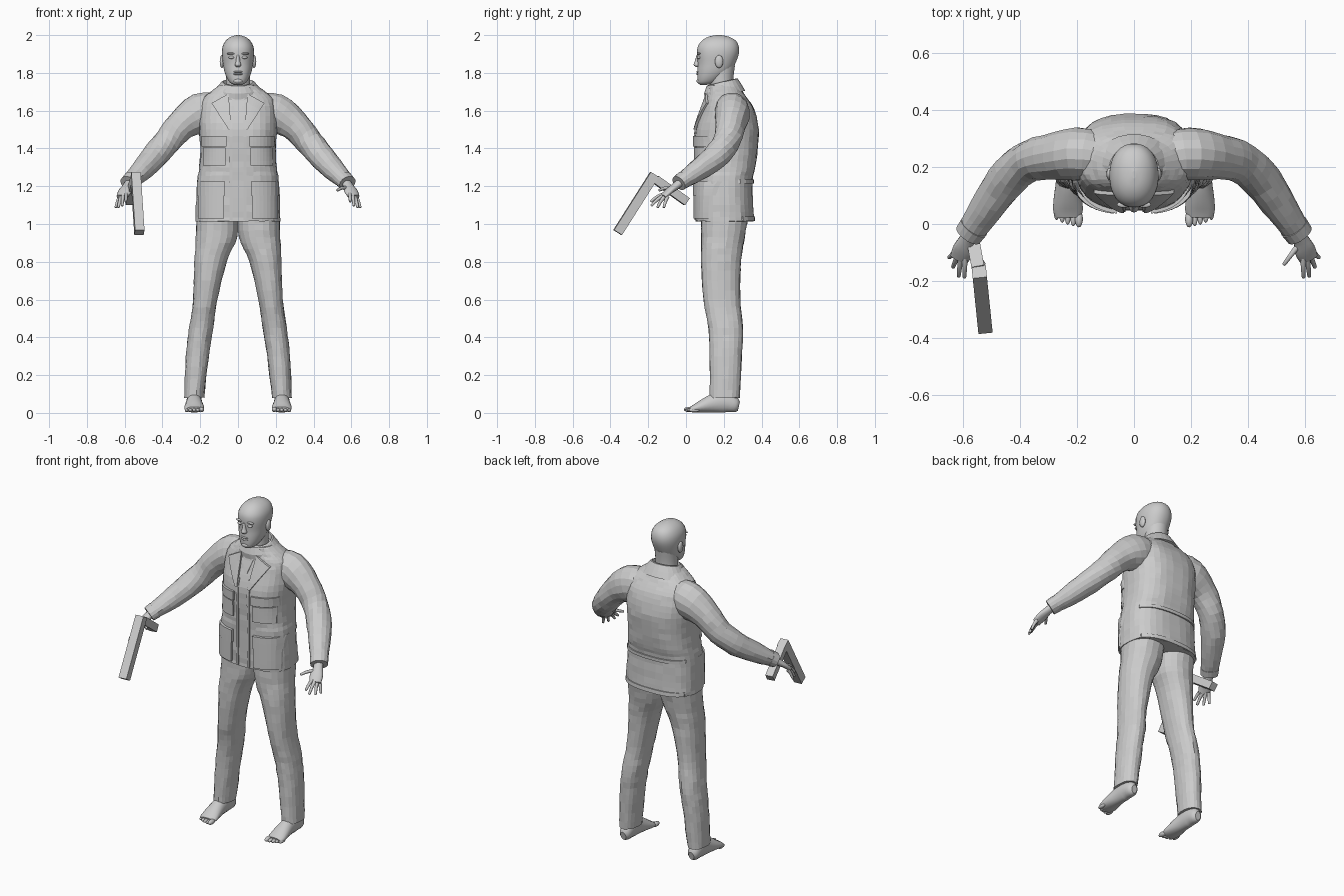
import bpy, bmesh, math, random
from mathutils import Vector

random.seed(4)
if "Cube" in bpy.data.objects:
    bpy.data.objects.remove(bpy.data.objects["Cube"])

GREY = (0.6, 0.6, 0.6, 1)
mat = bpy.data.materials.new("plain grey")
mat.use_nodes = True
mat.diffuse_color = GREY
mat.node_tree.nodes["Principled BSDF"].inputs["Base Color"].default_value = GREY
POWER = 2.6
UP = Vector((0, 0, 1))


def finish(bm, name, smooth):
    bmesh.ops.recalc_face_normals(bm, faces=bm.faces)
    for f in bm.faces:
        f.smooth = smooth and len(f.verts) < 5
    me = bpy.data.meshes.new(name)
    bm.to_mesh(me)
    bm.free()
    me.materials.append(mat)
    ob = bpy.data.objects.new(name, me)
    bpy.context.collection.objects.link(ob)
    return ob


def dense(pts, k):
    """Smoothly subdivide a list of tuples."""
    out = []
    for i in range(len(pts) - 1):
        a, b, c, d = (pts[max(i - 1, 0)], pts[i], pts[i + 1], pts[min(i + 2, len(pts) - 1)])
        for j in range(k):
            t = j / k
            out.append(tuple(q + t / 2 * (r - p + t * (2 * p - 5 * q + 4 * r - s + t * (3 * (q - r) + s - p)))
                             for p, q, r, s in zip(a, b, c, d)))
    return out + [tuple(pts[-1])]


def loft(name, rings, smooth=False, jitter=0):
    """Skin closed rings of points and cap both ends."""
    bm = bmesh.new()
    rows = [[bm.verts.new(p + Vector([random.uniform(-jitter, jitter) for _ in "xyz"])) for p in r]
            for r in rings]
    n = len(rows[0])
    for a, b in zip(rows, rows[1:]):
        for i in range(n):
            bm.faces.new((a[i], a[(i + 1) % n], b[(i + 1) % n], b[i]))
    bm.faces.new(rows[0])
    bm.faces.new(rows[-1])
    return finish(bm, name, smooth)


def oval(c, u, v, n, power=2.0):
    out = []
    for i in range(n):
        a = math.tau * (i + 0.5) / n
        x, y = math.cos(a), math.sin(a)
        out.append(c + u * math.copysign(abs(x) ** (2 / power), x) + v * math.copysign(abs(y) ** (2 / power), y))
    return out


def stack(name, secs, n=24, k=3, power=2.0, tilt=0, side=1, **kw):
    """Horizontal sections: height, centre x, half width, front y, back y."""
    rings = []
    for z, x, rx, y0, y1 in dense(secs, k):
        rings.append(oval(Vector((side * x, (y0 + y1) / 2, z)), Vector((rx, 0, 0)),
                          Vector((0, (y1 - y0) / 2, tilt * (y1 - y0))), n, power))
    return loft(name, rings, **kw)


def tube(name, pts, n=12, k=3, side=1, **kw):
    """Path points: x, y, z, half width, half height."""
    pts = dense(pts, k)
    pos = [Vector((side * p[0], p[1], p[2])) for p in pts]
    rings = []
    for i, p in enumerate(pts):
        d = (pos[min(i + 1, len(pos) - 1)] - pos[max(i - 1, 0)]).normalized()
        u = d.cross(UP).normalized()
        rings.append(oval(pos[i], u * p[3], u.cross(d) * p[4], n))
    return loft(name, rings, **kw)


def ball(name, c, size):
    bm = bmesh.new()
    bmesh.ops.create_uvsphere(bm, u_segments=14, v_segments=10, radius=1)
    for v in bm.verts:
        v.co = Vector(c) + Vector([a * b for a, b in zip(v.co, size)])
    return finish(bm, name, True)


def beam(name, a, b, w, h):
    a, b = Vector(a), Vector(b)
    d = (b - a).normalized()
    u = d.cross(UP).normalized()
    v = u.cross(d)
    return loft(name, [[p + u * i * w / 2 + v * j * h / 2 for i, j in ((1, 1), (-1, 1), (-1, -1), (1, -1))]
                       for p in (a, b)])


# Jacket body
BODY = [(1.015, 0, .225, .05, .36), (1.1, 0, .223, .05, .355), (1.23, 0, .216, .05, .352),
        (1.3, 0, .206, .05, .368), (1.4, 0, .2, .048, .38), (1.5, 0, .207, .05, .385),
        (1.6, 0, .205, .082, .365), (1.66, 0, .19, .105, .33), (1.7, 0, .145, .115, .3),
        (1.735, 0, .1, .12, .28)]
stack("jacket_body", BODY, n=32, power=POWER, jitter=.002)
BODY_FINE = dense(BODY, 3)


def surf(x, z, back):
    for a, b in zip(BODY_FINE, BODY_FINE[1:]):
        if z <= b[0]:
            break
    t = min(max((z - a[0]) / (b[0] - a[0]), 0), 1)
    _, _, rx, y0, y1 = [p + t * (q - p) for p, q in zip(a, b)]
    q = max(1 - min(abs(x) / rx, 1) ** POWER, 0) ** (1 / POWER)
    return (y0 + y1) / 2 + back * (y1 - y0) / 2 * q


def panel(name, corners, thick, side=1, back=-1, nx=7, nz=4):
    """Cloth piece wrapped on the jacket: bottom inner, bottom outer, top outer, top inner."""
    (ax, az), (bx, bz), (cx, cz), (dx, dz) = corners
    rings = []
    for j in range(nz + 1):
        t = j / nz
        outer, inner = [], []
        for i in range(nx + 1):
            s = i / nx
            x = side * ((1 - t) * (ax + s * (bx - ax)) + t * (dx + s * (cx - dx)))
            z = (1 - t) * (az + s * (bz - az)) + t * (dz + s * (cz - dz))
            y = surf(x, z, back)
            outer.append(Vector((x, y + back * thick, z)))
            inner.append(Vector((x, y - back * .01, z)))
        rings.append(outer + inner[::-1])
    return loft(name, rings)


def box(x0, x1, z0, z1):
    return (x0, z0), (x1, z0), (x1, z1), (x0, z1)


panel("back_waist_seam", box(-.2, .2, 1.215, 1.235), .008, back=1, nx=16, nz=1)
panel("back_hem", box(-.2, .2, 1.016, 1.04), .006, back=1, nx=16, nz=1)
panel("shirt_front", ((-.01, 1.58), (.01, 1.58), (.05, 1.72), (-.05, 1.72)), .004)
stack("collar", [(1.68, 0, .138, .1, .315), (1.715, 0, .118, .095, .295), (1.75, 0, .088, .108, .275),
                 (1.752, 0, .08, .115, .265), (1.715, 0, .07, .12, .26)], k=1, tilt=.12)

# Head
stack("neck", [(1.62, 0, .075, .125, .27), (1.74, 0, .064, .125, .25), (1.84, 0, .066, .12, .26)], smooth=True)
stack("head", [(1.737, 0, .02, .075, .11), (1.748, 0, .042, .063, .16), (1.775, 0, .06, .06, .2),
               (1.81, 0, .073, .06, .24), (1.85, 0, .08, .062, .262), (1.9, 0, .086, .058, .28),
               (1.94, 0, .082, .062, .28), (1.972, 0, .064, .085, .263), (1.992, 0, .036, .12, .225),
               (2.0, 0, .006, .16, .185)], n=28, power=2.2, smooth=True)
stack("nose", [(1.832, 0, .012, .052, .08), (1.842, 0, .018, .04, .08), (1.86, 0, .012, .046, .08),
               (1.895, 0, .008, .056, .08)], n=10, smooth=True)
for z in (1.794, 1.805):
    ball("lip", (0, .064, z), (.024, .01, .006))
ball("chin", (0, .07, 1.757), (.024, .014, .014))

for side, word in ((1, "left"), (-1, "right")):
    ball(word + "_ear", (side * .085, .175, 1.86), (.012, .022, .034))
    ball(word + "_eyelid", (side * .034, .069, 1.882), (.016, .012, .008))
    ball(word + "_brow", (side * .036, .068, 1.902), (.024, .011, .006))

    # Jacket details
    panel(word + "_front_edge", box(.03, .045, 1.02, 1.55), .006, side, nx=1, nz=12)
    panel(word + "_lapel", ((.035, 1.5), (.05, 1.5), (.14, 1.64), (.05, 1.69)), .012, side)
    panel(word + "_chest_pocket", box(.065, .185, 1.31, 1.405), .01, side)
    panel(word + "_chest_flap", box(.06, .192, 1.41, 1.465), .013, side)
    panel(word + "_lower_pocket", box(.075, .212, 1.03, 1.15), .014, side)
    panel(word + "_lower_flap", box(.07, .216, 1.15, 1.225), .017, side)

    # Sleeve and cuff
    tube(word + "_sleeve", [(.1, .235, 1.6, .085, .09), (.2, .245, 1.585, .093, .108), (.3, .235, 1.522, .08, .082),
                            (.38, .213, 1.43, .072, .072), (.45, .15, 1.35, .07, .068),
                            (.52, .05, 1.275, .058, .055), (.578, -.035, 1.218, .046, .038)],
         n=16, side=side, jitter=.002)
    tube(word + "_cuff", [(.56, -.01, 1.236, .053, .046), (.58, -.038, 1.216, .05, .042)], n=16, k=1, side=side)

    # Hand
    tube(word + "_palm", [(.565, -.02, 1.23, .026, .022), (.585, -.055, 1.2, .028, .02),
                          (.598, -.09, 1.174, .038, .017), (.612, -.122, 1.145, .034, .013)],
         side=side, smooth=True)
    fingers = {"index": ((.592, -.118, 1.158), (.594, -.188, 1.118)),
               "middle": ((.607, -.12, 1.15), (.614, -.184, 1.096)),
               "ring": ((.618, -.112, 1.146), (.634, -.152, 1.086)),
               "little": ((.626, -.098, 1.144), (.648, -.118, 1.086)),
               "thumb": ((.575, -.075, 1.19), (.524, -.143, 1.178))}
    for label, (a, b) in fingers.items():
        a, b = Vector(a), Vector(b)
        m = (a + b) / 2 + UP * .006
        tube(word + "_" + label, [(*a, .011, .011), (*m, .009, .009), (*b.lerp(m, .1), .007, .007),
                                  (*b, .003, .003)], n=8, side=side, smooth=True)

    # Trouser leg
    stack(word + "_trouser_leg", [(.08, .2325, .053, .125, .285), (.3, .215, .061, .125, .296),
                                  (.45, .195, .064, .118, .302), (.6, .173, .065, .092, .287),
                                  (.8, .145, .086, .08, .292), (.93, .114, .11, .08, .312),
                                  (1.06, .11, .112, .08, .335)],
          n=20, k=4, power=2.2, side=side, jitter=.002)

    # Bare foot and toes
    tube(word + "_foot", [(.232, .28, .035, .018, .025), (.232, .262, .04, .034, .04), (.232, .21, .06, .04, .06),
                          (.232, .15, .052, .042, .052), (.232, .09, .036, .05, .036),
                          (.231, .05, .024, .053, .023), (.23, .025, .018, .046, .015)],
         n=16, side=side, smooth=True)
    for i, tip in enumerate((-.012, -.008, -.003, .004, .014)):
        r = .014 if i == 0 else .0105
        ball(word + "_toe", (side * (.193 + .0195 * i), tip + .03, r + .004), (r, .03, r))

# Block held in the right hand
beam("held_bar", (-.542, -.167, 1.262), (-.522, -.362, .955), .05, .05)
beam("held_grip", (-.545, -.16, 1.235), (-.575, .004, 1.118), .045, .045)
